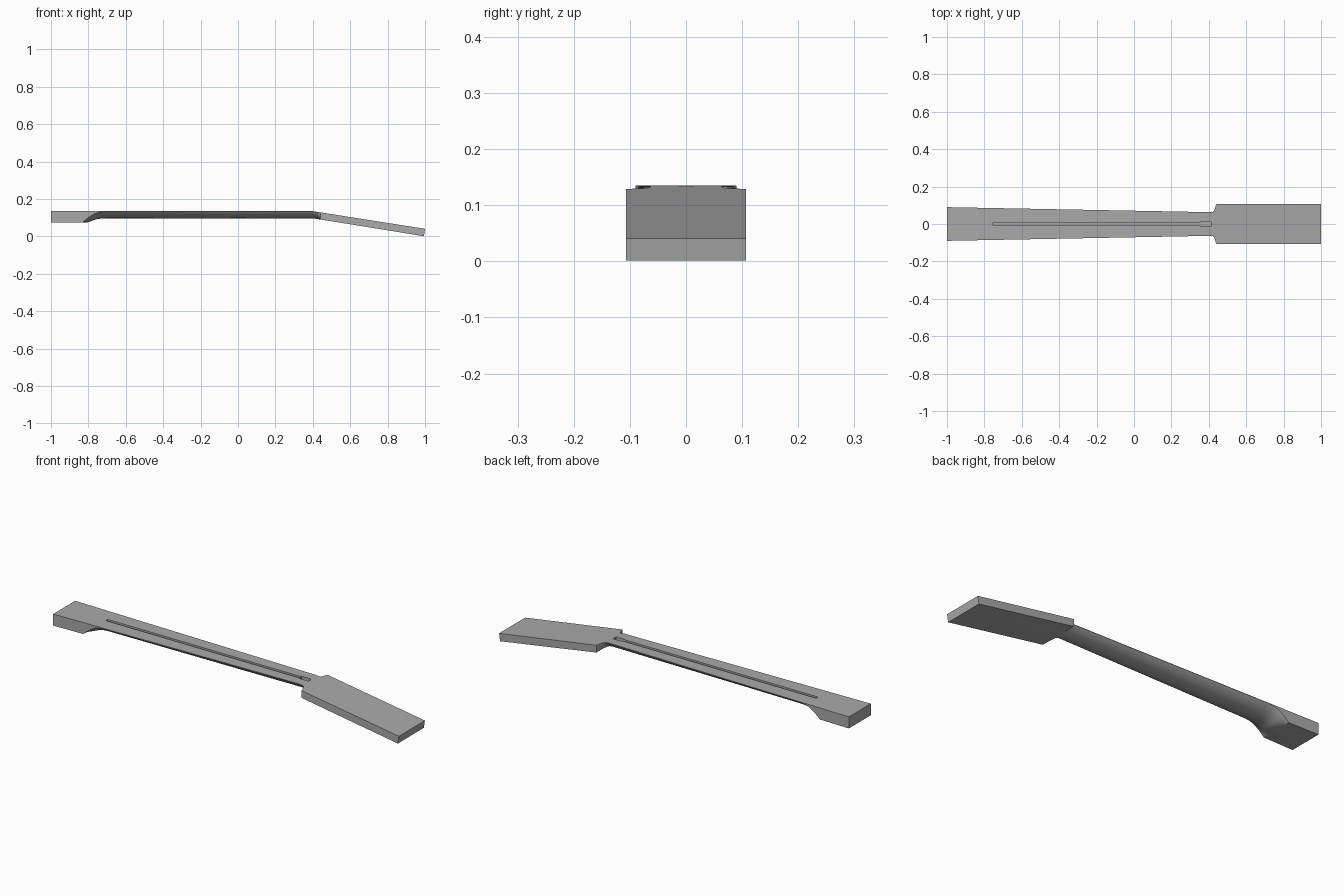
import bpy, bmesh, math

if "Cube" in bpy.data.objects:
    bpy.data.objects.remove(bpy.data.objects["Cube"])

grey = bpy.data.materials.new("plain grey")
grey.use_nodes = True
colour = (0.4, 0.4, 0.4, 1)
grey.diffuse_color = colour
grey.node_tree.nodes["Principled BSDF"].inputs["Base Color"].default_value = colour

TOP = 0.135          # height of the flat upper face
BREAK = 0.40         # where the head starts to tilt back
SLOPE = 0.157
ARC = 24             # segments across the rounded underside


def top_z(x):
    return TOP - max(0, x - BREAK) * SLOPE


def taper(x):
    return 0.09 - (x + 1) * 0.019


def section(x, half, edge, centre, lean=0):
    """Flat top with an arched underside; edge and centre are depths."""
    z = top_z(x)
    pts = [(x, half, z), (x, -half, z)]
    rise = max(centre - edge, 0)
    for i in range(ARC + 1):
        t = -1 + 2 * i / ARC
        y = half * math.sin(t * math.pi / 2)
        depth = edge
        if rise > 1e-4:
            radius = (half * half + rise * rise) / (2 * rise)
            depth += math.sqrt(radius * radius - y * y) - radius + rise
        pts.append((x - lean, y, z - depth))
    return pts


# Heel block, scooped heel, tapered neck
sections = [section(-1, taper(-1), 0.06, 0.06), section(-0.83, taper(-0.83), 0.06, 0.06)]
for x, edge, centre in [(-0.815, 0.046, 0.06), (-0.80, 0.034, 0.059), (-0.785, 0.024, 0.053),
                        (-0.77, 0.015, 0.047), (-0.755, 0.009, 0.043), (-0.735, 0.004, 0.04),
                        (-0.71, 0.002, 0.038), (BREAK, 0.002, 0.038)]:
    sections.append(section(x, taper(x), edge, centre))
# Flare into the tilted head
for x, half, edge in [(0.417, 0.063, 0.003), (0.425, 0.067, 0.009), (0.431, 0.077, 0.018),
                      (0.436, 0.095, 0.03), (0.441, 0.107, 0.038)]:
    sections.append(section(x, half, edge, 0.038))
sections.append(section(1, 0.107, 0.0395, 0.0395, lean=0.006))

bm = bmesh.new()
rings = [[bm.verts.new(p) for p in s] for s in sections]
for a, b in zip(rings, rings[1:]):
    for i in range(len(a)):
        j = (i + 1) % len(a)
        bm.faces.new((a[i], a[j], b[j], b[i]))
bm.faces.new(rings[0])
bm.faces.new(rings[-1])
bmesh.ops.recalc_face_normals(bm, faces=bm.faces)
mesh = bpy.data.meshes.new("neck")
bm.to_mesh(mesh)
bm.free()
mesh.materials.append(grey)
neck = bpy.data.objects.new("neck", mesh)
bpy.context.collection.objects.link(neck)

# Rod channel with a wider adjusting pocket at the head end
outline = [(-0.755, 0.008), (0.355, 0.008), (0.355, 0.013), (0.412, 0.013)]
outline += [(x, -y) for x, y in reversed(outline)]
bm = bmesh.new()
floor = bm.faces.new([bm.verts.new((x, y, TOP - 0.02)) for x, y in outline])
wall = bmesh.ops.extrude_face_region(bm, geom=[floor])["geom"]
bmesh.ops.translate(bm, vec=(0, 0, 0.05), verts=[v for v in wall if isinstance(v, bmesh.types.BMVert)])
bmesh.ops.recalc_face_normals(bm, faces=bm.faces)
cut_mesh = bpy.data.meshes.new("channel_cutter")
bm.to_mesh(cut_mesh)
bm.free()
cut_mesh.materials.append(grey)
cutter = bpy.data.objects.new("channel_cutter", cut_mesh)
bpy.context.collection.objects.link(cutter)
cutter.hide_render = True

cut = neck.modifiers.new("channel", 'BOOLEAN')
cut.operation = 'DIFFERENCE'
cut.solver = 'EXACT'
cut.object = cutter
bpy.context.view_layer.objects.active = neck
neck.select_set(True)
bpy.ops.object.modifier_apply(modifier=cut.name)
bpy.data.objects.remove(cutter)
bpy.ops.object.shade_smooth_by_angle(angle=math.radians(25))
